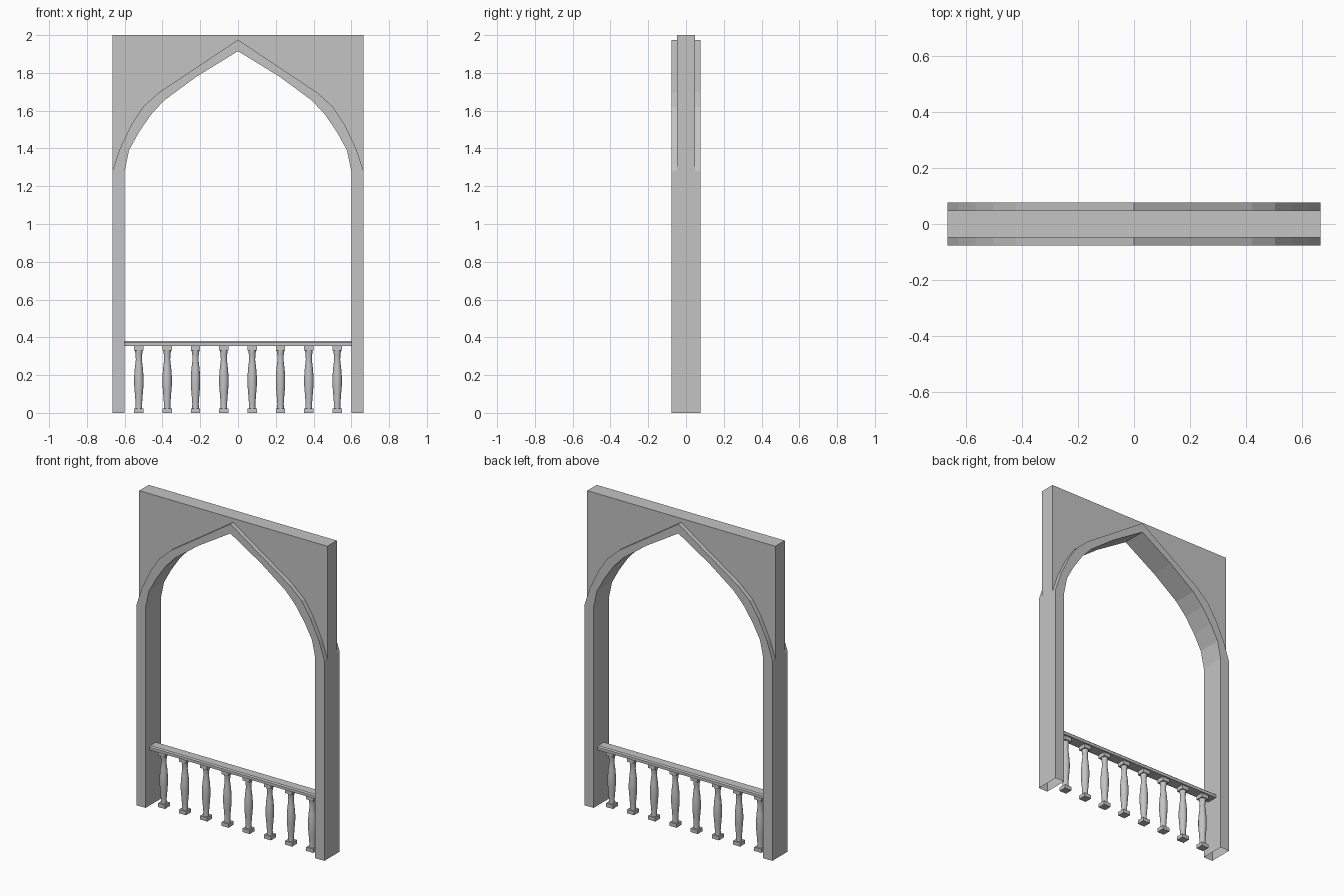
import bpy
import bmesh
import math

default = bpy.data.objects.get("Cube")
if default:
    bpy.data.objects.remove(default)

stone = bpy.data.materials.new("grey_stone")
stone.use_nodes = True
GREY = (0.55, 0.55, 0.55, 1)
stone.diffuse_color = GREY
stone.node_tree.nodes["Principled BSDF"].inputs["Base Color"].default_value = GREY


def finish(bm, name):
    bmesh.ops.recalc_face_normals(bm, faces=bm.faces)
    mesh = bpy.data.meshes.new(name)
    bm.to_mesh(mesh)
    bm.free()
    mesh.materials.append(stone)
    obj = bpy.data.objects.new(name, mesh)
    bpy.context.collection.objects.link(obj)
    return obj


def band(name, inner, outer, depth, capped):
    """Solid strip between two matching x-z paths, centred on y = 0."""
    bm = bmesh.new()
    rings = []
    for (xi, zi), (xo, zo) in zip(inner, outer):
        corners = ((xi, -depth, zi), (xo, -depth, zo), (xo, depth, zo), (xi, depth, zi))
        rings.append([bm.verts.new(c) for c in corners])
    for a, b in zip(rings, rings[1:]):
        for i in range(4):
            j = (i + 1) % 4
            bm.faces.new((a[i], a[j], b[j], b[i]))
    if capped:
        bm.faces.new(rings[0])
        bm.faces.new(rings[-1])
    return finish(bm, name)


def mirrored(half):
    """Complete a path that ends on the centre line."""
    return half + [(-x, z) for x, z in reversed(half[:-1])]


# Pointed arch with its posts, open underneath
inner_curve = mirrored([(0.6, 1.28), (0.577, 1.39), (0.525, 1.485), (0.46, 1.58),
                        (0.39, 1.655), (0.22, 1.78), (0, 1.915)])
outer_curve = mirrored([(0.665, 1.28), (0.625, 1.4), (0.565, 1.525), (0.503, 1.62),
                        (0.42, 1.695), (0.22, 1.828), (0, 1.975)])
band("arch_and_posts",
     [(0.6, 0)] + inner_curve + [(-0.6, 0)],
     [(0.665, 0)] + outer_curve + [(-0.665, 0)], 0.077, False)

# Thinner wall panel above the arch
band("spandrel_panel", outer_curve, [(x, 2) for x, z in outer_curve], 0.048, True)

# Handrail with chamfered top edges
bm = bmesh.new()
section = [(-0.035, 0.355), (0.035, 0.355), (0.035, 0.373), (0.028, 0.38),
           (-0.028, 0.38), (-0.035, 0.373)]
ends = [[bm.verts.new((x, y, z)) for y, z in section] for x in (-0.6, 0.6)]
for i in range(len(section)):
    j = (i + 1) % len(section)
    bm.faces.new((ends[0][i], ends[0][j], ends[1][j], ends[1][i]))
for end in ends:
    bm.faces.new(end)
finish(bm, "handrail")


# Turned balusters with square base and head blocks
turning = [(0.018, 0.022), (0.017, 0.05), (0.021, 0.1), (0.025, 0.15), (0.025, 0.19),
           (0.021, 0.24), (0.016, 0.28), (0.017, 0.305), (0.021, 0.333)]
SIDES = 16


def block(bm, x, low, high):
    made = bmesh.ops.create_cube(bm, size=1)["verts"]
    bmesh.ops.scale(bm, verts=made, vec=(0.05, 0.05, high - low))
    bmesh.ops.translate(bm, verts=made, vec=(x, 0, (low + high) / 2))


for n in range(8):
    x = (n - 3.5) * 0.15
    bm = bmesh.new()
    block(bm, x, 0, 0.024)
    block(bm, x, 0.33, 0.356)
    rings = []
    for r, z in turning:
        angles = [math.tau * k / SIDES for k in range(SIDES)]
        rings.append([bm.verts.new((x + r * math.cos(a), r * math.sin(a), z)) for a in angles])
    for a, b in zip(rings, rings[1:]):
        for i in range(SIDES):
            j = (i + 1) % SIDES
            bm.faces.new((a[i], a[j], b[j], b[i]))
    baluster = finish(bm, f"baluster_{n + 1}")
    bpy.ops.object.select_all(action="DESELECT")
    baluster.select_set(True)
    bpy.context.view_layer.objects.active = baluster
    bpy.ops.object.shade_smooth_by_angle(angle=math.radians(40))
